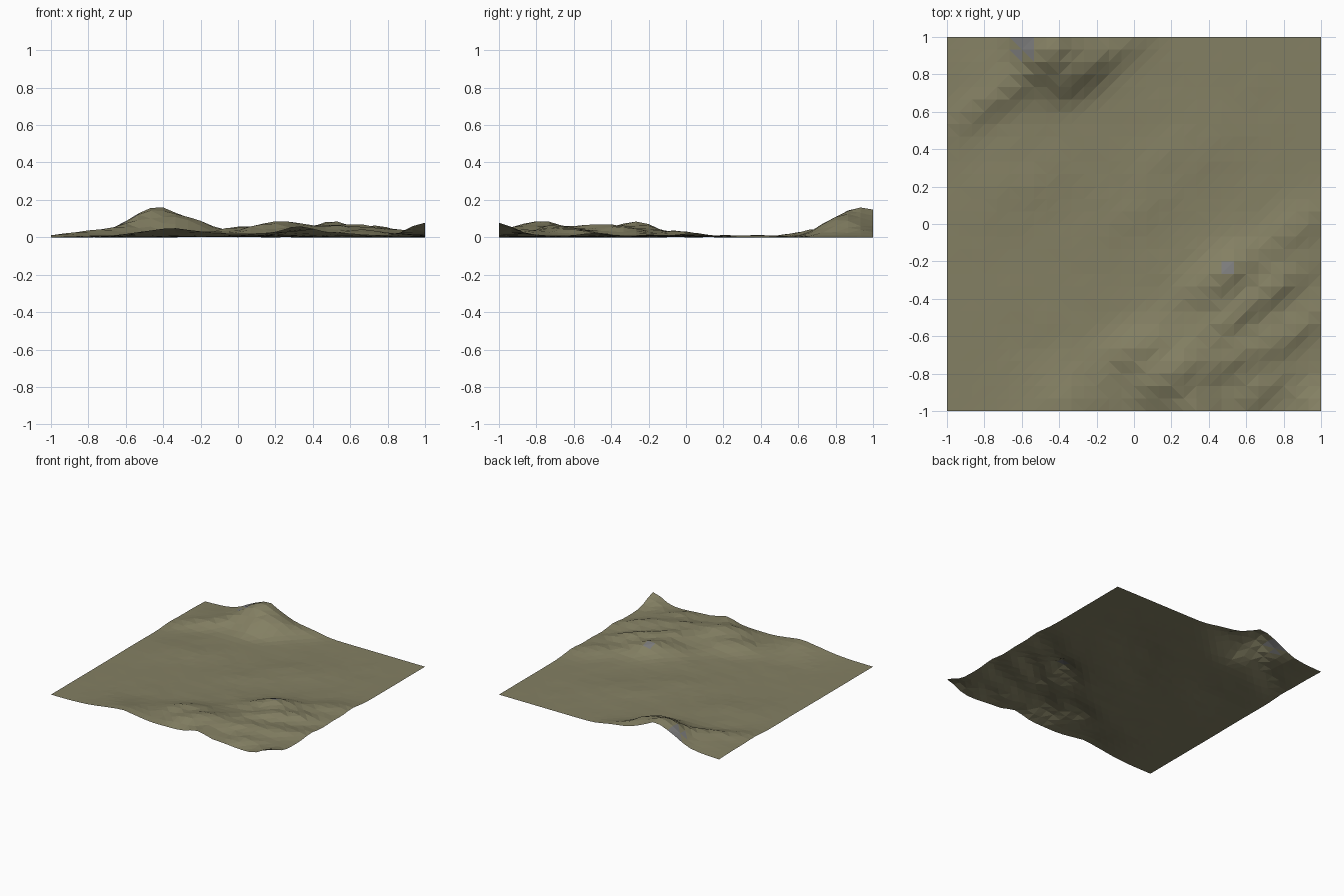
import bpy, bmesh, math
from mathutils import Vector, noise

N = 30  # cells per side
ANG = math.radians(35)  # the ridges run along this direction
CA, SA = math.cos(ANG), math.sin(ANG)

# x, y, height, half length along the ridge, half width across it
RIDGES = [
    # back left hill
    (-0.45, 1.00, 0.115, 0.13, 0.13),
    (-0.30, 0.82, 0.075, 0.15, 0.08),
    (-0.55, 0.82, 0.030, 0.20, 0.08),
    (-0.05, 0.97, 0.022, 0.12, 0.07),
    (-0.78, 0.66, 0.025, 0.20, 0.06),
    (-0.85, 0.85, 0.012, 0.15, 0.08),
    # front right hills
    (0.20, -0.80, 0.072, 0.15, 0.08),
    (0.02, -0.66, 0.045, 0.13, 0.06),
    (0.33, -1.00, 0.045, 0.09, 0.07),
    (0.50, -0.27, 0.062, 0.14, 0.07),
    (0.85, -0.04, 0.030, 0.18, 0.07),
    (0.58, -0.46, 0.042, 0.18, 0.06),
    (0.80, -0.30, 0.025, 0.16, 0.06),
    (0.52, -0.72, 0.030, 0.20, 0.05),
    (0.80, -0.62, 0.030, 0.20, 0.05),
    (0.68, -0.88, 0.025, 0.14, 0.05),
    (1.00, -1.00, 0.075, 0.08, 0.07),
    # gentle swells
    (-0.35, -1.00, 0.045, 0.20, 0.13),
    (0.30, 0.38, 0.010, 0.22, 0.12),
    (-0.60, 0.20, 0.010, 0.25, 0.12),
    (0.00, 0.05, 0.008, 0.20, 0.10),
]


def height(x, y):
    z = 0.028 * math.exp(-((x - 0.5) / 0.42) ** 2 - ((y + 0.6) / 0.42) ** 2)
    z += 0.02 * math.exp(-((x + 0.4) / 0.3) ** 2 - ((y - 0.9) / 0.2) ** 2)
    for px, py, h, la, lb in RIDGES:
        u = (x - px) * CA + (y - py) * SA
        v = -(x - px) * SA + (y - py) * CA
        w = lb * (1.25 if v > 0 else 0.9)  # steeper on the front right side
        z += h * math.exp(-0.5 * ((u / la) ** 2 + (v / w) ** 2))
    # small roughness, stronger on the hills, fading at the flat rim
    rim = min(1.0, 4 * (1 - max(abs(x), abs(y))))
    rough = noise.noise(Vector((x * 7, y * 7, 3.1)))
    z += rough * (0.14 * z + 0.003 * rim)
    return max(z, 0.0)


# terrain sheet
bm = bmesh.new()
bmesh.ops.create_grid(bm, x_segments=N, y_segments=N, size=1)
for v in bm.verts:
    v.co.z = height(v.co.x, v.co.y)
low = min(v.co.z for v in bm.verts)
for v in bm.verts:
    v.co.z -= low
bmesh.ops.triangulate(bm, faces=bm.faces[:])

# a few bare rock faces
for f in bm.faces:
    c = f.calc_center_median()
    if math.hypot(c.x + 0.58, c.y - 0.95) < 0.06 or math.hypot(c.x - 0.5, c.y + 0.24) < 0.035:
        f.material_index = 1

mesh = bpy.data.meshes.new("terrain")
bm.to_mesh(mesh)
bm.free()
for name, col in (("dry_grass", (0.23, 0.215, 0.125, 1)), ("rock", (0.2, 0.2, 0.2, 1))):
    mat = bpy.data.materials.new(name)
    mat.diffuse_color = col
    mesh.materials.append(mat)
obj = bpy.data.objects.new("terrain", mesh)
bpy.context.collection.objects.link(obj)
